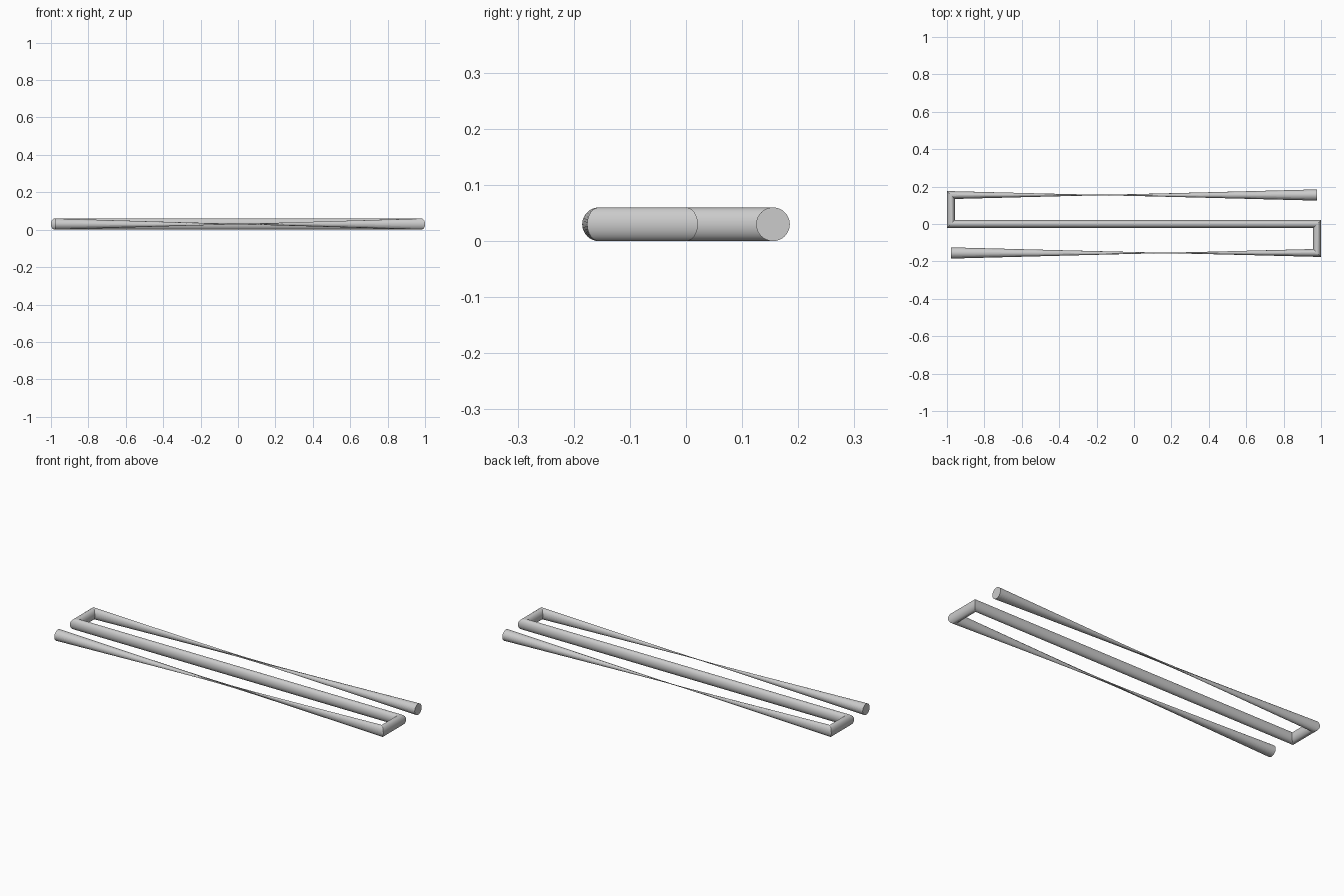
import bpy, bmesh
from math import cos, sin, pi, sqrt

if "Cube" in bpy.data.objects:
    bpy.data.objects.remove(bpy.data.objects["Cube"])

SIDES = 32
RADIUS = 0.03
END = 0.979      # half length of the bar centre lines
GAP = 0.155      # spacing between the three bars

grey = bpy.data.materials.new("light grey")
grey.use_nodes = True
colour = (0.6, 0.6, 0.6, 1)
grey.diffuse_color = colour
grey.node_tree.nodes["Principled BSDF"].inputs["Base Color"].default_value = colour


def ring(bm, x, y, across, turn=0.0):
    """Upright circle of vertices; across is its horizontal axis."""
    verts = []
    for i in range(SIDES):
        a = 2 * pi * i / SIDES + turn
        h = RADIUS * cos(a)
        verts.append(bm.verts.new((x + across[0] * h, y + across[1] * h,
                                   RADIUS * (1 + sin(a)))))
    return verts


def sides(ring_a):
    return [(i, (i + 1) % SIDES) for i in range(len(ring_a))]


def straight(bm, a, b):
    for i, j in sides(a):
        bm.faces.new((a[i], a[j], b[j], b[i]))


def half_twist(bm, a, b):
    """Pinched tube: each triangle faces outward at its wide end."""
    for i, j in sides(a):
        bm.faces.new((a[i], a[j], b[j]))
        bm.faces.new((a[i], b[i], b[j]))


# Rings along the zigzag path, from one open end to the other
bm = bmesh.new()
d = sqrt(0.5)
back_end = ring(bm, END, GAP, (0, 1), pi)
back_corner = ring(bm, -END, GAP, (-d, d))
left_corner = ring(bm, -END, 0, (-d, -d))
right_corner = ring(bm, END, 0, (-d, -d))
front_corner = ring(bm, END, -GAP, (-d, d))
front_end = ring(bm, -END, -GAP, (0, 1), pi)

# Middle bar and the two short connectors
straight(bm, back_corner, left_corner)
straight(bm, left_corner, right_corner)
straight(bm, right_corner, front_corner)

# Pinched outer arms with flat caps
half_twist(bm, back_corner, back_end)
half_twist(bm, front_corner, front_end)
bm.faces.new(back_end)
bm.faces.new(front_end)

# Face every surface away from its own bar's centre line
bm.normal_update()
for f in bm.faces:
    c = f.calc_center_median()
    if len(f.verts) > 4:
        outward = f.normal.x * c.x
    else:
        on_connector = len(f.verts) == 4 and abs(c.x) > END / 2
        if on_connector:
            offset = c.x - (END if c.x > 0 else -END)
            outward = f.normal.x * offset + f.normal.z * (c.z - RADIUS)
        else:
            line = GAP * round(c.y / GAP)
            outward = f.normal.y * (c.y - line) + f.normal.z * (c.z - RADIUS)
    if outward < 0:
        f.normal_flip()

mesh = bpy.data.meshes.new("bent_tube")
bm.to_mesh(mesh)
bm.free()
mesh.materials.append(grey)
tube = bpy.data.objects.new("bent_tube", mesh)
bpy.context.collection.objects.link(tube)

bpy.ops.object.select_all(action="DESELECT")
tube.select_set(True)
bpy.context.view_layer.objects.active = tube
bpy.ops.object.shade_smooth_by_angle(angle=pi / 6)
